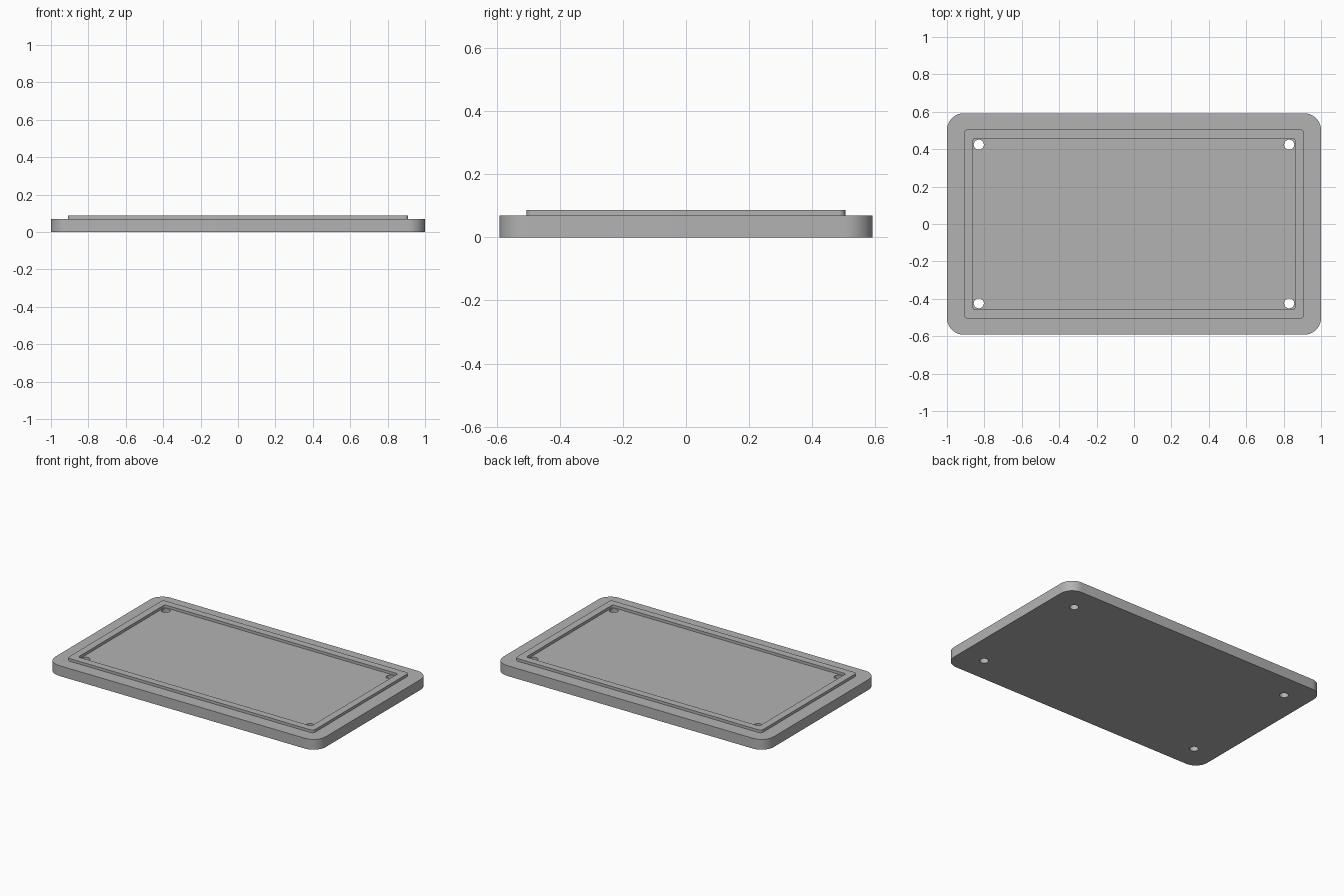
import bpy, bmesh, math

if "Cube" in bpy.data.objects:
    bpy.data.objects.remove(bpy.data.objects["Cube"], do_unlink=True)

grey = bpy.data.materials.new("plain_grey")
grey.use_nodes = True
colour = (0.45, 0.45, 0.45, 1)
grey.diffuse_color = colour
grey.node_tree.nodes["Principled BSDF"].inputs["Base Color"].default_value = colour


def rounded_loop(bm, half_x, half_y, radius, z, steps=10):
    """Ring of vertices along a rounded rectangle."""
    verts = []
    for corner, (sx, sy) in enumerate([(1, 1), (-1, 1), (-1, -1), (1, -1)]):
        for i in range(steps + 1):
            a = math.pi / 2 * (corner + i / steps)
            verts.append(bm.verts.new((sx * (half_x - radius) + radius * math.cos(a),
                                       sy * (half_y - radius) + radius * math.sin(a), z)))
    return verts


# Cover plate: nested outlines lofted from underside to recessed floor
base_top, rim_top = 0.069, 0.087
outer = (1.0, 0.592, 0.09)
rim_outer = (0.91, 0.505, 0.02)
rim_inner = (0.862, 0.457, 0.015)
bm = bmesh.new()
loops = [rounded_loop(bm, *shape, z) for shape, z in [
    (outer, 0), (outer, base_top), (rim_outer, base_top),
    (rim_outer, rim_top), (rim_inner, rim_top), (rim_inner, base_top)]]
for low, high in zip(loops, loops[1:]):
    for i in range(len(low)):
        j = (i + 1) % len(low)
        bm.faces.new((low[i], low[j], high[j], high[i]))
bm.faces.new(loops[0][::-1])
bm.faces.new(loops[-1])
bmesh.ops.recalc_face_normals(bm, faces=bm.faces)
mesh = bpy.data.meshes.new("cover_plate")
bm.to_mesh(mesh)
bm.free()
mesh.materials.append(grey)
plate = bpy.data.objects.new("cover_plate", mesh)
bpy.context.collection.objects.link(plate)

# Screw holes through the four corners
cutters = []
for sx in (-1, 1):
    for sy in (-1, 1):
        bpy.ops.mesh.primitive_cylinder_add(vertices=32, radius=0.027, depth=0.4,
                                            location=(sx * 0.83, sy * 0.424, 0))
        cutter = bpy.context.object
        cutter.name = "screw_hole_cutter"
        cutter.hide_render = True
        cutter.data.materials.append(grey)
        cutters.append(cutter)
        hole = plate.modifiers.new("screw_hole", "BOOLEAN")
        hole.operation = "DIFFERENCE"
        hole.solver = "EXACT"
        hole.object = cutter

# Apply the cuts, drop the cutters and smooth the rounded corners
bpy.ops.object.select_all(action="DESELECT")
plate.select_set(True)
bpy.context.view_layer.objects.active = plate
for name in [m.name for m in plate.modifiers]:
    bpy.ops.object.modifier_apply(modifier=name)
for cutter in cutters:
    bpy.data.objects.remove(cutter, do_unlink=True)
bpy.ops.object.shade_smooth_by_angle(angle=math.radians(30))
